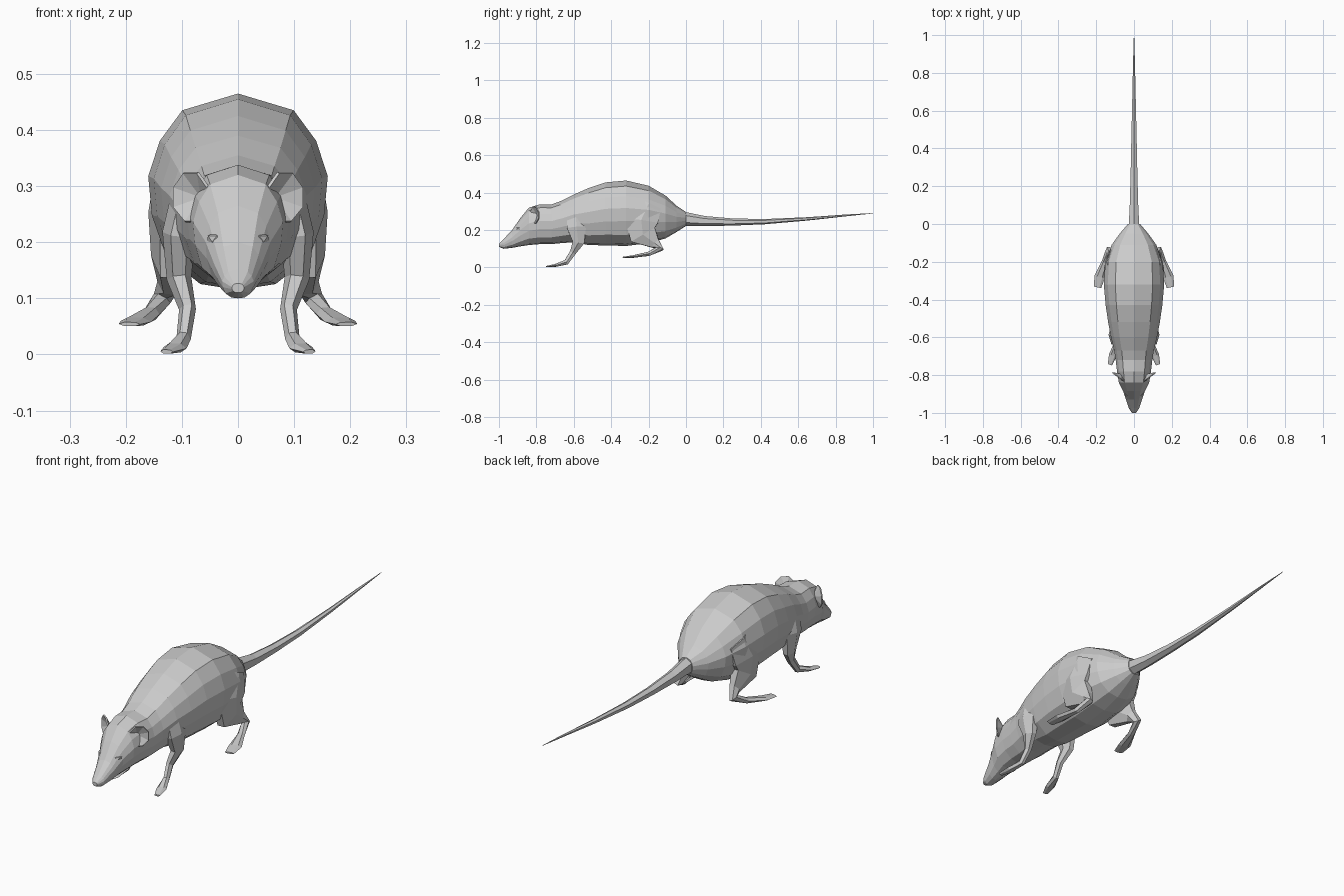
import bpy, bmesh, math
from mathutils import Vector, Matrix

if "Cube" in bpy.data.objects:
    bpy.data.objects.remove(bpy.data.objects["Cube"])


def finish(name, bm, mirror=False):
    bmesh.ops.recalc_face_normals(bm, faces=bm.faces)
    mesh = bpy.data.meshes.new(name)
    bm.to_mesh(mesh)
    bm.free()
    ob = bpy.data.objects.new(name, mesh)
    bpy.context.collection.objects.link(ob)
    if mirror:
        ob.modifiers.new("Mirror", 'MIRROR')
    return ob


def loft(name, rings, mirror=False, cap_start=True):
    bm = bmesh.new()
    rows = [[bm.verts.new(p) for p in ring] for ring in rings]
    n = len(rows[0])
    for a, b in zip(rows, rows[1:]):
        for i in range(n):
            j = (i + 1) % n
            bm.faces.new((a[i], a[j], b[j], b[i]))
    if cap_start:
        bm.faces.new(rows[0])
    bm.faces.new(rows[-1])
    return finish(name, bm, mirror)


def limb(name, sections, sides=6):
    # each section: x, y, z, sideways radius, fore-aft radius
    centers = [Vector(s[:3]) for s in sections]
    rings = []
    for k, (x, y, z, a, b) in enumerate(sections):
        steps = [(centers[i + 1] - centers[i]).normalized()
                 for i in (k - 1, k) if 0 <= i < len(centers) - 1]
        t = sum(steps, Vector()).normalized()
        s = (Vector((1, 0, 0)) - t * t.x).normalized()
        u = t.cross(s)
        rings.append([centers[k] + s * a * math.cos(q) + u * b * math.sin(q)
                      for q in (math.tau * i / sides for i in range(sides))])
    return loft(name, rings, mirror=True)


# Body and head: one cross-section swept from rump to nose
half = [(0, 1), (.62, .915), (.87, .76), (1, .58), (.96, .38), (.8, .17), (.42, .03), (0, 0)]
section = half + [(-x, z) for x, z in reversed(half[1:-1])]
# y, bottom, top, half width
stations = [
    (.0, .222, .297, .032), (-.05, .19, .33, .075), (-.11, .155, .385, .118),
    (-.2, .13, .437, .152), (-.32, .115, .465, .16), (-.43, .118, .455, .15),
    (-.52, .12, .425, .137), (-.6, .135, .39, .122), (-.67, .13, .355, .105),
    (-.72, .125, .337, .097), (-.78, .125, .338, .09), (-.84, .12, .32, .08),
    (-.885, .113, .265, .058), (-.93, .105, .2, .042), (-.975, .1, .152, .028),
    (-1.0, .11, .127, .011)]
loft("body_and_head", [[(x * w, y, lo + f * (hi - lo)) for x, f in section]
                       for y, lo, hi, w in stations])

# Tail
tail = [(-.01, .26, .032, .038), (.1, .248, .026, .027), (.25, .243, .021, .019),
        (.42, .245, .017, .014), (.65, .26, .011, .009), (.85, .278, .006, .005),
        (1.0, .29, .001, .001)]
loft("tail", [[(w * math.sin(q), y, z + h * math.cos(q))
               for q in (math.tau * i / 6 for i in range(6))]
              for y, z, w, h in tail], cap_start=False)

# Legs
limb("front_legs", [
    (.085, -.59, .30, .03, .055), (.105, -.585, .215, .03, .06),
    (.105, -.575, .135, .022, .036), (.09, -.605, .08, .015, .019),
    (.097, -.64, .028, .013, .016), (.112, -.695, .012, .021, .009),
    (.127, -.745, .005, .012, .004)])
limb("hind_legs", [
    (.105, -.2, .34, .04, .08), (.118, -.24, .25, .042, .105),
    (.122, -.23, .175, .033, .085), (.122, -.165, .128, .022, .032),
    (.135, -.14, .1, .017, .022), (.155, -.2, .073, .016, .013),
    (.182, -.28, .059, .028, .008), (.193, -.335, .054, .02, .004)])

# Ears: cupped fans facing forward and out
bm = bmesh.new()
across, facing = Vector((.8, .6, 0)), Vector((.6, -.8, 0))
middle = Vector((.086, -.812, .28))
hub = bm.verts.new(middle - facing * .022 - across * .008)
rim = []
for i in range(8):
    q = math.tau * (i + .5) / 8
    pinch = .75 if math.sin(q) < -.5 else 1
    rim.append(bm.verts.new(middle + across * .04 * math.cos(q) * pinch
                            + Vector((0, 0, .046 * math.sin(q)))))
for i in range(8):
    bm.faces.new((hub, rim[i], rim[(i + 1) % 8]))
ears = finish("ears", bm, mirror=True)
ears.modifiers.new("Solidify", 'SOLIDIFY').thickness = .006

# Eyes
bm = bmesh.new()
place = (Matrix.Translation((.042, -.892, .206)) @ Matrix.Rotation(math.radians(-25), 4, 'Z')
         @ Matrix.Diagonal((.014, .022, .012, 1)))
bmesh.ops.create_icosphere(bm, subdivisions=1, radius=1, matrix=place)
finish("eyes", bm, mirror=True)
